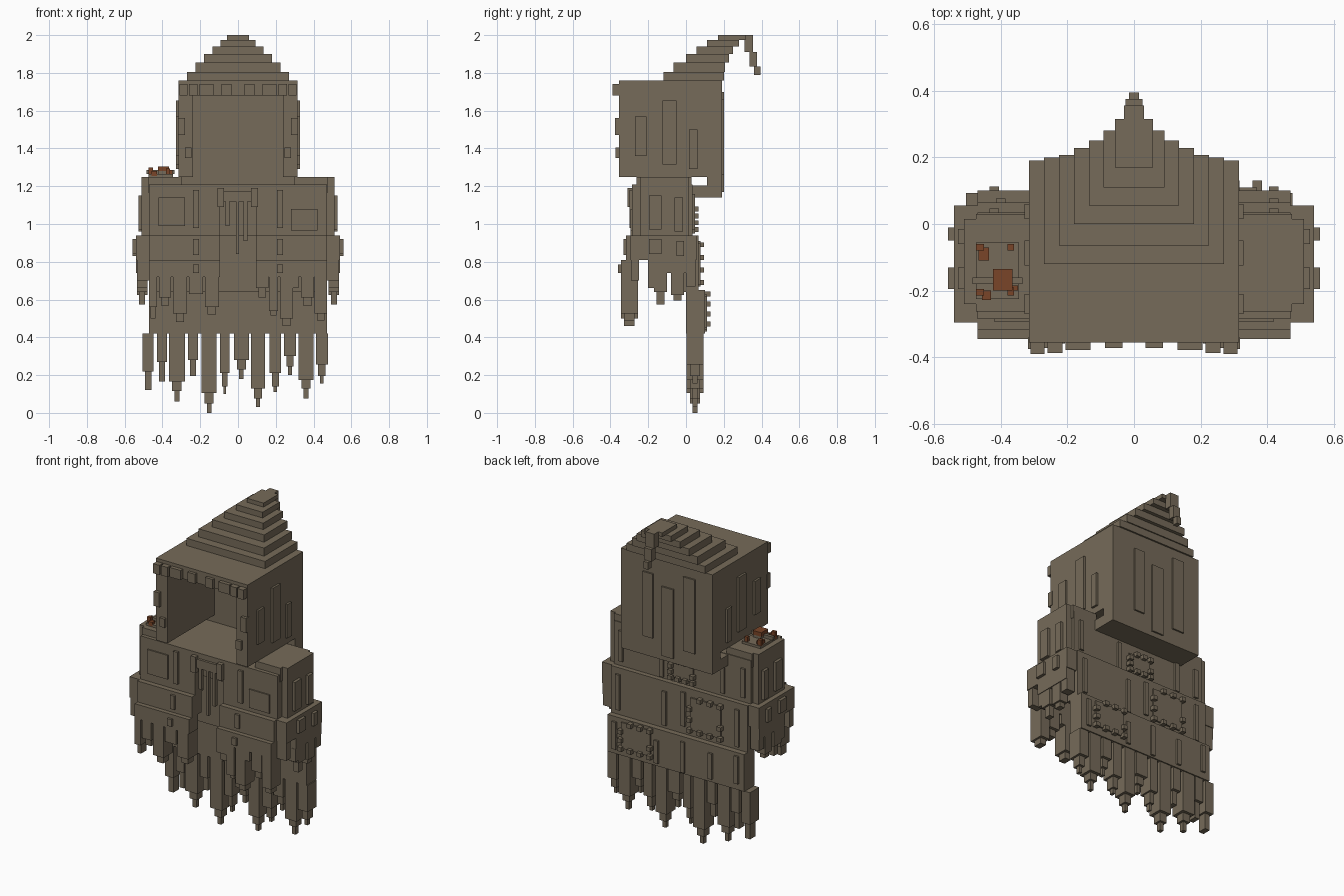
import bpy, bmesh

cube = bpy.data.objects.get("Cube")
if cube:
    bpy.data.objects.remove(cube, do_unlink=True)


def material(name, rgb):
    m = bpy.data.materials.new(name)
    m.use_nodes = True
    m.diffuse_color = (*rgb, 1)
    bsdf = next(n for n in m.node_tree.nodes if n.type == 'BSDF_PRINCIPLED')
    bsdf.inputs["Base Color"].default_value = (*rgb, 1)
    bsdf.inputs["Roughness"].default_value = 0.9
    return m


CLOTH = material("brown_cloth", (0.18, 0.145, 0.10))
RUST = material("rust_red", (0.195, 0.06, 0.021))


def part(name, boxes, mat=CLOTH):
    """One object made of boxes given as (x0, x1, y0, y1, z0, z1)."""
    bm = bmesh.new()
    for x0, x1, y0, y1, z0, z1 in boxes:
        v = bmesh.ops.create_cube(bm, size=1)["verts"]
        bmesh.ops.scale(bm, vec=(abs(x1 - x0), abs(y1 - y0), abs(z1 - z0)), verts=v)
        bmesh.ops.translate(bm, vec=((x0 + x1) / 2, (y0 + y1) / 2, (z0 + z1) / 2), verts=v)
    me = bpy.data.meshes.new(name)
    bm.to_mesh(me)
    bm.free()
    me.materials.append(mat)
    ob = bpy.data.objects.new(name, me)
    bpy.context.collection.objects.link(ob)
    return ob


def both(boxes):
    """The boxes and their mirror images across x = 0."""
    return [b for x0, x1, *r in boxes for b in ((x0, x1, *r), (-x1, -x0, *r))]


def tatter(x, y, wx, wy, z0, ends):
    """Hanging strip that narrows at each end height."""
    out = []
    for i, z in enumerate(ends):
        k = (1, 0.6, 0.3)[i]
        out.append((x - wx * k, x + wx * k, y - wy * k, y + wy * k, z, z0))
        z0 = z
    return out


# Hood shell, open at the front
part("hood_walls", both([(0.237, 0.315, -0.355, 0.11, 1.25, 1.76)])
     + [(-0.315, 0.315, 0.11, 0.19, 1.14, 1.76)])
part("hood_roof", [(-0.237, 0.237, -0.355, 0.11, 1.68, 1.76)])
part("hood_floor", [(-0.315, 0.315, 0.03, 0.11, 1.14, 1.205)])

# Stepped peak leaning back, with a drooping tip
steps = [(0.27, -0.12, 0.20, 1.76, 1.805), (0.225, -0.065, 0.207, 1.805, 1.855),
         (0.18, 0.0, 0.228, 1.855, 1.90), (0.135, 0.055, 0.25, 1.90, 1.94),
         (0.092, 0.11, 0.28, 1.94, 1.975), (0.057, 0.17, 0.315, 1.975, 2.0)]
part("hood_peak", [(-w, w, *r) for w, *r in steps])
part("hood_tip", [(-0.03, 0.03, 0.31, 0.355, 1.91, 2.0),
                  (-0.025, 0.025, 0.335, 0.375, 1.835, 1.91),
                  (-0.015, 0.015, 0.36, 0.395, 1.79, 1.835)])

# Ragged rim of the hood
rim = [(0.268, 0.31, 0.39), (0.215, 0.26, 0.387), (0.13, 0.205, 0.378), (0.035, 0.087, 0.373)]
part("hood_rim", both([(a, b, -d, -0.355, 1.68, 1.74) for a, b, d in rim]
     + [(0.28, 0.318, -0.375, -0.34, 1.47, 1.56), (0.245, 0.28, -0.372, -0.355, 1.35, 1.405)]))

# Raised folds on the hood
part("hood_side_folds", both([(0.315, 0.328, *r) for r in
     [(-0.27, -0.21, 1.36, 1.57), (-0.125, -0.05, 1.315, 1.655), (0.015, 0.06, 1.29, 1.50)]]))
part("hood_back_folds", [(a, b, 0.19, 0.20, z0, z1) for a, b, z0, z1 in
     [(0.09, 0.16, 1.26, 1.66), (-0.05, 0.03, 1.17, 1.60), (-0.20, -0.12, 1.24, 1.70)]])

# Shoulders and chest: hollow shell split at the front
part("chest_top", [(-0.44, 0.44, -0.285, 0.03, 1.165, 1.208)])
part("shoulders", both([(0.30, 0.475, -0.262, 0.03, 1.165, 1.25),
                        (0.44, 0.51, -0.24, 0.015, 0.94, 1.25),
                        (0.095, 0.47, -0.285, -0.205, 0.94, 1.208)]))
part("upper_back", [(-0.47, 0.47, -0.05, 0.035, 0.94, 1.208)])

# Wide band around the cloak
part("cloak_band", both([(0.47, 0.54, -0.295, 0.055, 0.81, 0.94),
                         (0.43, 0.47, -0.295, 0.04, 0.90, 0.94),
                         (0.095, 0.47, -0.317, -0.225, 0.81, 0.94)]))
part("middle_back", [(-0.47, 0.47, -0.03, 0.065, 0.64, 0.94)])
part("lower_back", [(-0.47, 0.47, 0.0, 0.10, 0.42, 0.65)])

# Front skirt and its tatters
part("front_skirt", both([(0.095, 0.47, -0.345, -0.255, 0.72, 0.81)]))
front = [(-0.45, 0.02, (0.56, 0.50)), (-0.387, 0.032, (0.61, 0.565)),
         (-0.307, 0.037, (0.525, 0.48)), (-0.222, 0.037, (0.63,)),
         (-0.138, 0.037, (0.56, 0.52)), (0.128, 0.034, (0.66, 0.61)),
         (0.188, 0.025, (0.54, 0.515)), (0.257, 0.034, (0.50, 0.46)),
         (0.305, 0.014, (0.66,)), (0.368, 0.034, (0.61, 0.565)),
         (0.438, 0.032, (0.525, 0.49))]
part("front_tatters", [b for x, w, e in front for b in tatter(x, -0.30, w, 0.045, 0.72, e)])

# Side skirts and their tatters
part("side_skirts", both([(0.48, 0.54, -0.20, 0.05, 0.74, 0.81),
                          (0.47, 0.535, -0.29, -0.25, 0.70, 0.81)]))
side = [(-0.18, 0.022, (0.66,)), (-0.135, 0.035, (0.64, 0.575)),
        (-0.045, 0.035, (0.625, 0.595)), (0.025, 0.025, (0.67,))]
part("side_tatters", [b for s in (-1, 1) for y, w, e in side
                      for b in tatter(s * 0.508, y, 0.028, w, 0.74, e)])

# Long tatters under the back panel
back = [(-0.476, 0.029, (0.22, 0.12)), (-0.402, 0.027, (0.27, 0.165)),
        (-0.323, 0.042, (0.165, 0.115, 0.06)), (-0.238, 0.027, (0.28, 0.195)),
        (-0.153, 0.04, (0.105, 0.05, 0.0)), (-0.07, 0.025, (0.21, 0.14, 0.10)),
        (0.018, 0.04, (0.28, 0.23, 0.18)), (0.106, 0.037, (0.13, 0.075, 0.03)),
        (0.198, 0.03, (0.21, 0.14, 0.11)), (0.275, 0.032, (0.30, 0.245, 0.20)),
        (0.36, 0.04, (0.175, 0.13, 0.075)), (0.444, 0.032, (0.255, 0.195, 0.155))]
part("back_tatters", [b for x, w, e in back for b in tatter(x, 0.048, w, 0.045, 0.42, e)])

# Clasp with hanging cords
part("clasp", [(-0.108, -0.075, -0.31, -0.275, 1.09, 1.19), (0.07, 0.105, -0.31, -0.275, 1.09, 1.19),
               (-0.075, 0.07, -0.30, -0.275, 1.12, 1.175)])
part("clasp_cords", [(-0.065, -0.045, -0.295, -0.275, 0.99, 1.12),
                     (-0.01, 0.005, -0.295, -0.275, 0.84, 1.12),
                     (0.03, 0.05, -0.295, -0.275, 0.91, 1.12)])

# Sewn plates and seams on the front
part("chest_patches", [(-0.42, -0.28, -0.293, -0.285, 0.99, 1.14),
                       (0.28, 0.42, -0.293, -0.285, 0.965, 1.08)])
part("front_seams", both([(0.207, 0.237, d - 0.014, d, a, b) for d, a, b in
     [(-0.285, 0.98, 1.18), (-0.317, 0.835, 0.92), (-0.345, 0.74, 0.785)]]))

# Seams on the sides
part("side_seams", both([(x, x + 0.018, *r) for x, r in
     [(0.51, (-0.195, -0.13, 0.97, 1.15)), (0.51, (-0.06, -0.015, 0.96, 1.14)),
      (0.54, (-0.195, -0.13, 0.84, 0.92)), (0.54, (-0.05, -0.01, 0.83, 0.91))]]))

# Seams on the back tiers
seams = [(0.42, 0.035, 0.97, 1.16), (0.14, 0.035, 0.95, 1.12), (-0.28, 0.035, 0.96, 1.17),
         (-0.42, 0.035, 0.97, 1.15), (0.42, 0.065, 0.68, 0.90), (0.1, 0.065, 0.67, 0.88),
         (-0.03, 0.065, 0.70, 0.91), (-0.40, 0.065, 0.67, 0.90), (0.42, 0.10, 0.45, 0.62),
         (0.13, 0.10, 0.44, 0.58), (-0.05, 0.10, 0.43, 0.62), (-0.24, 0.10, 0.44, 0.60),
         (-0.42, 0.10, 0.46, 0.63)]
part("back_seams", [(x - 0.014, x + 0.014, y, y + 0.012, a, b) for x, y, a, b in seams])

# Patches on the back, each held by a ring of stitches
plates, stitches = [], []
for x0, x1, y, z0, z1 in [(-0.08, 0.07, 0.035, 0.97, 1.08), (-0.29, -0.08, 0.065, 0.69, 0.89),
                          (0.17, 0.37, 0.10, 0.47, 0.63)]:
    plates.append((x0, x1, y, y + 0.009, z0, z1))
    for i in range(4):
        for j in range(4):
            if (i in (0, 3) or j in (0, 3)) and (i + 2 * j) % 5 != 4:
                x, z = x0 + (x1 - x0) * i / 3, z0 + (z1 - z0) * j / 3
                stitches.append((x - 0.014, x + 0.014, y, y + 0.03, z - 0.013, z + 0.013))
part("back_patches", plates)
part("back_stitches", stitches)

# Shoulder ornament
part("shoulder_plate", [(-0.475, -0.345, -0.225, -0.055, 1.25, 1.265),
                        (-0.485, -0.335, -0.18, -0.16, 1.265, 1.285),
                        (-0.42, -0.365, -0.20, -0.135, 1.265, 1.28)])
bits = [(-0.475, -0.45, -0.08, -0.06, 1.30), (-0.467, -0.435, -0.11, -0.07, 1.285),
        (-0.38, -0.36, -0.08, -0.06, 1.295), (-0.475, -0.45, -0.215, -0.195, 1.30),
        (-0.457, -0.43, -0.228, -0.20, 1.28), (-0.38, -0.36, -0.215, -0.19, 1.295),
        (-0.365, -0.348, -0.20, -0.185, 1.285)]
part("shoulder_gems", [(a, b, c, d, 1.255, z) for a, b, c, d, z in bits]
     + [(-0.423, -0.365, -0.20, -0.135, 1.28, 1.305)], RUST)
